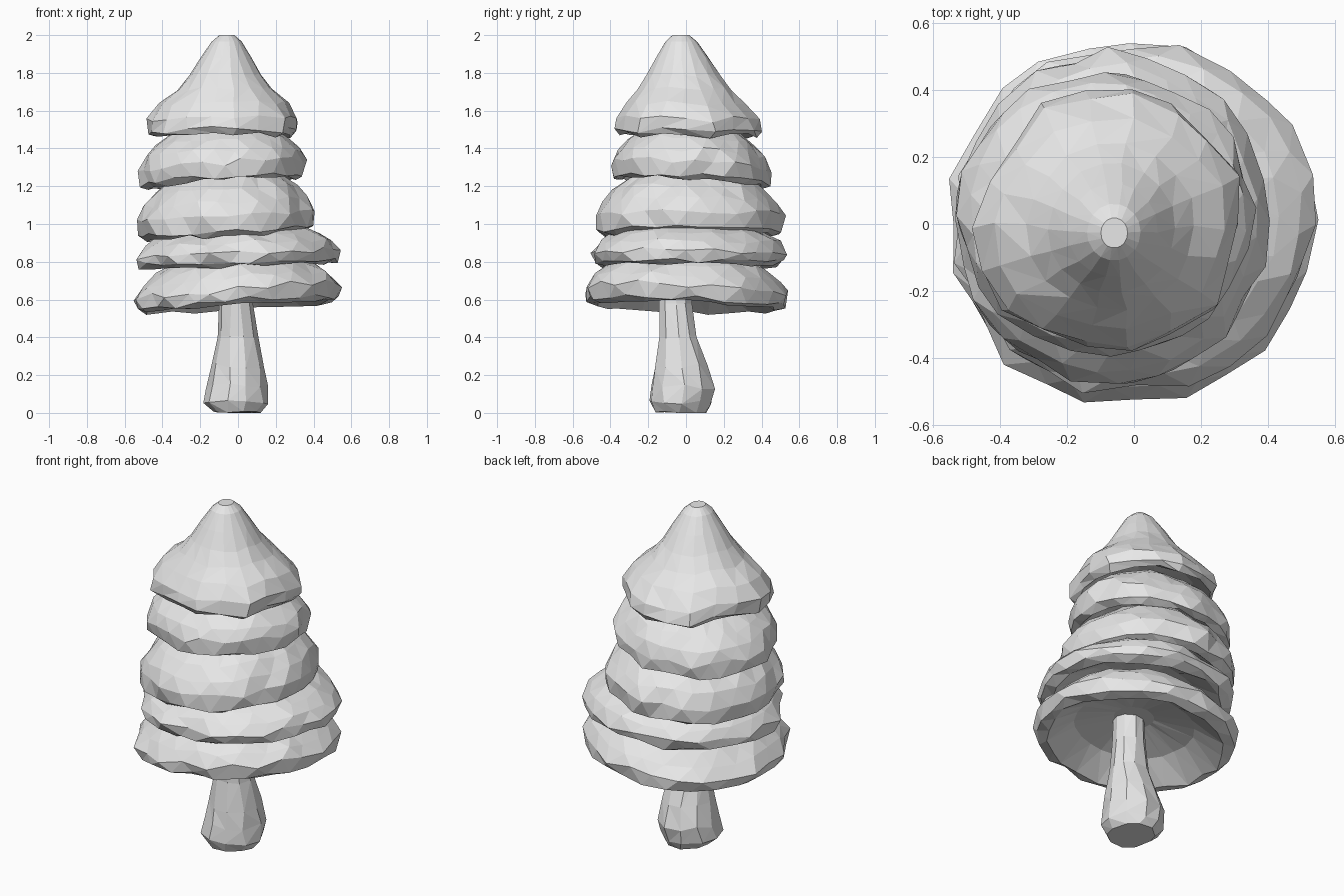
import bpy, bmesh, math, random

random.seed(3)
if "Cube" in bpy.data.objects:
    bpy.data.objects.remove(bpy.data.objects["Cube"])

clay = bpy.data.materials.new("plain_grey")
clay.use_nodes = True
grey = (0.8, 0.8, 0.8, 1)
clay.diffuse_color = grey
clay.node_tree.nodes["Principled BSDF"].inputs["Base Color"].default_value = grey


def loft(name, rings, sides, plan, rough=0.0, tilt=(0, 0), stagger=0.5):
    """Skin rings of (cx, cy, rx, ry, z); plan holds the swelling in percent around the rim."""
    bm = bmesh.new()
    widest = max(r[2] for r in rings)
    loops = []
    for k, (cx, cy, rx, ry, z) in enumerate(rings):
        strength = (rx / widest) ** 1.5
        loop = []
        for i in range(sides):
            turn = (i + stagger * (k % 2) + random.uniform(-1, 1) * rough * 4) / sides
            a = math.tau * turn
            slot = math.floor(turn * len(plan))
            mix = turn * len(plan) - slot
            before, after = plan[slot % len(plan)], plan[(slot + 1) % len(plan)]
            swell = (before + (after - before) * mix) / 100
            f = 1 + strength * (swell + random.uniform(-1, 1) * rough * 0.6)
            x, y = cx + rx * f * math.cos(a), cy + ry * f * math.sin(a)
            dz = strength * (random.uniform(-1, 1) * rough * 0.4 - swell * 0.3)
            z_tilted = z + tilt[0] * x + tilt[1] * y
            loop.append(bm.verts.new((x, y, max(0, z_tilted + dz))))
        loops.append(loop)
    for k, (low, high) in enumerate(zip(loops, loops[1:])):
        for i in range(sides):
            j = (i + 1) % sides
            if k % 2 == 0:
                bm.faces.new((low[i], low[j], high[i]))
                bm.faces.new((low[j], high[j], high[i]))
            else:
                bm.faces.new((low[i], low[j], high[j]))
                bm.faces.new((low[i], high[j], high[i]))
    bm.faces.new(loops[0][::-1])
    bm.faces.new(loops[-1])
    bmesh.ops.recalc_face_normals(bm, faces=bm.faces)
    mesh = bpy.data.meshes.new(name)
    bm.to_mesh(mesh)
    bm.free()
    mesh.materials.append(clay)
    obj = bpy.data.objects.new(name, mesh)
    bpy.context.collection.objects.link(obj)


# Trunk with a swollen foot
loft("trunk", [
    (-0.005, -0.03, 0.125, 0.14, 0.0),
    (-0.015, -0.03, 0.17, 0.165, 0.05),
    (-0.005, -0.015, 0.165, 0.17, 0.14),
    (0.0, -0.025, 0.14, 0.145, 0.25),
    (0.0, -0.04, 0.108, 0.105, 0.4),
    (-0.01, -0.055, 0.09, 0.09, 0.58),
    (-0.01, -0.055, 0.08, 0.085, 0.78),
], sides=10, plan=[0], rough=0.04, stagger=0)

# Foliage tiers share a drooping skirt profile: (radius factor, height factor)
skirt = [(0.2, 0.6), (0.6, 0.42), (0.88, 0.04), (0.98, 0.1),
         (1.0, 0.34), (0.93, 0.56), (0.8, 0.76), (0.6, 0.98), (0.3, 1.1)]

# Swelling around the rim: broad tiers, narrow tiers and crown
broad = [1, 1, 2, 0, -2, 1, -2, 0, 2, 3, 0, 5, 0, 6, -2, 5, 0, 4, -5, 0, -3, 0, -4, -2]
narrow = [2, -2, 1] * 8
lobed = [-2, 5, -2, 0, 4, 2, 4, -7, -4, 3, 5, 4, -4, -6, 0, -3, 3, -5]

# Name, centre, radii, bottom, top, tilt, swelling
tiers = [
    ("foliage_bottom", 0.0, 0.0, 0.54, 0.54, 0.55, 0.83, (0.06, -0.03), broad),
    ("foliage_lower", 0.01, 0.015, 0.53, 0.52, 0.77, 1.0, (0.02, 0), broad),
    ("foliage_middle", -0.065, 0.015, 0.465, 0.495, 0.93, 1.27, (0.06, 0), narrow),
    ("foliage_upper", -0.085, 0.03, 0.44, 0.42, 1.21, 1.51, (0.06, -0.05), narrow),
]
for name, cx, cy, rx, ry, z0, z1, tilt, plan in tiers:
    rings = [(cx, cy, rx * f, ry * f, z0 + (z1 - z0) * h) for f, h in skirt]
    loft(name, rings, sides=24, plan=plan, rough=0.04, tilt=tilt)

# Pointed crown: half width, half depth, height
crown = [(0.1, 0.1, 1.58), (0.27, 0.27, 1.54), (0.36, 0.365, 1.47), (0.39, 0.395, 1.495),
         (0.395, 0.375, 1.56), (0.345, 0.315, 1.64), (0.25, 0.25, 1.715),
         (0.19, 0.195, 1.79), (0.135, 0.14, 1.88), (0.08, 0.085, 1.965), (0.04, 0.045, 2.0)]
loft("foliage_crown",
     [(-0.075 + 0.03 * (z - 1.47), 0.005 - 0.06 * (z - 1.47), rx, ry, z) for rx, ry, z in crown],
     sides=18, plan=lobed, rough=0.03, stagger=0)
